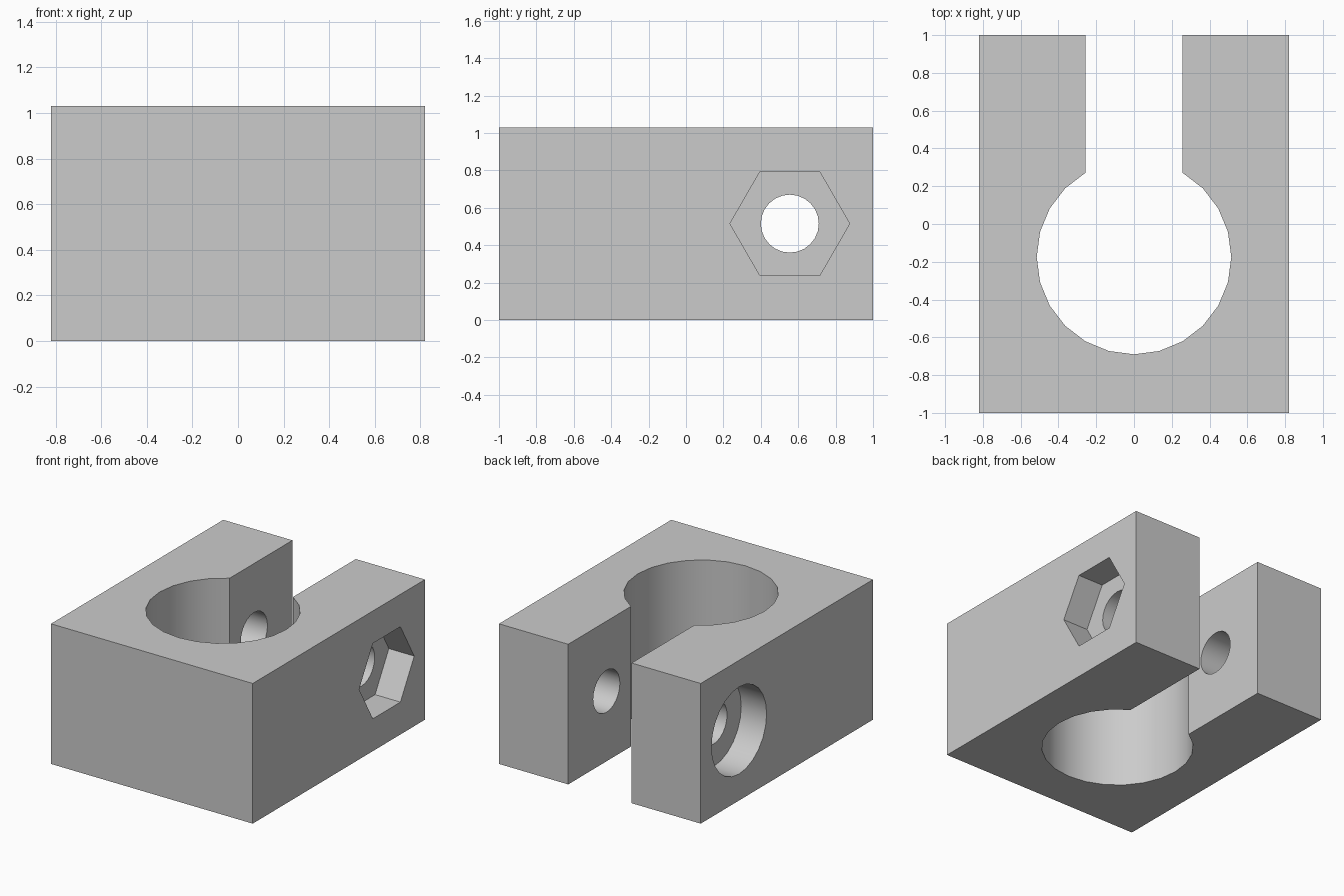
import bpy
import bmesh
from math import radians, cos, sin
from mathutils import Matrix, Vector

if "Cube" in bpy.data.objects:
    bpy.data.objects.remove(bpy.data.objects["Cube"], do_unlink=True)

HALF_W, HALF_L, HEIGHT = 0.82, 1.0, 1.03
BORE_R, BORE_Y = 0.515, -0.175
BOLT_Y, BOLT_Z, BOLT_R = 0.555, 0.515, 0.155
POCKET_R, POCKET_DEPTH = 0.32, 0.206
SIDES = 24

grey = bpy.data.materials.new("plain grey")
grey.use_nodes = True
colour = (0.6, 0.6, 0.6, 1)
grey.diffuse_color = colour
grey.node_tree.nodes["Principled BSDF"].inputs["Base Color"].default_value = colour


def add_object(name, bm):
    bmesh.ops.recalc_face_normals(bm, faces=bm.faces)
    mesh = bpy.data.meshes.new(name)
    bm.to_mesh(mesh)
    bm.free()
    mesh.materials.append(grey)
    obj = bpy.data.objects.new(name, mesh)
    bpy.context.collection.objects.link(obj)
    return obj


def cross_cutter(name, radius, sides, x_min, x_max):
    """Prism along x, centred on the bolt axis, with a corner pointing along y."""
    bm = bmesh.new()
    rings = [[bm.verts.new((x, BOLT_Y + radius * cos(a), BOLT_Z + radius * sin(a)))
              for a in (radians(360 * i / sides) for i in range(sides))]
             for x in (x_min, x_max)]
    for ring in rings:
        bm.faces.new(ring)
    for i in range(sides):
        j = (i + 1) % sides
        bm.faces.new((rings[0][i], rings[0][j], rings[1][j], rings[1][i]))
    obj = add_object(name, bm)
    obj.hide_render = True
    return obj


# Clamp body: block outline with a round bore opening into a slot at the back
bm = bmesh.new()
slot = BORE_R / 2
outline = [(-slot, HALF_L), (-HALF_W, HALF_L), (-HALF_W, -HALF_L),
           (HALF_W, -HALF_L), (HALF_W, HALF_L), (slot, HALF_L)]
outline += [(BORE_R * cos(radians(a)), BORE_Y + BORE_R * sin(radians(a)))
            for a in range(60, -241, -360 // SIDES)]
base = bm.faces.new([bm.verts.new((x, y, 0)) for x, y in outline])
top = bmesh.ops.extrude_face_region(bm, geom=[base])
bmesh.ops.translate(bm, vec=Vector((0, 0, HEIGHT)),
                    verts=[g for g in top["geom"] if isinstance(g, bmesh.types.BMVert)])
body = add_object("clamp_block", bm)

# Bolt hole through both arms, nut pocket on the left, bolt head recess on the right
inner = HALF_W - POCKET_DEPTH
cutters = [
    cross_cutter("bolt_hole_cutter", BOLT_R, SIDES, -1, 1),
    cross_cutter("nut_pocket_cutter", POCKET_R, 6, inner, 1),
    cross_cutter("bolt_head_cutter", POCKET_R, SIDES, -1, -inner),
]
bpy.ops.object.select_all(action="DESELECT")
body.select_set(True)
bpy.context.view_layer.objects.active = body
for cutter in cutters:
    cut = body.modifiers.new(cutter.name, "BOOLEAN")
    cut.operation = "DIFFERENCE"
    cut.solver = "EXACT"
    cut.object = cutter
    bpy.ops.object.modifier_apply(modifier=cut.name)
    bpy.data.objects.remove(cutter, do_unlink=True)

# Round walls smooth, corners crisp
bpy.ops.object.shade_smooth_by_angle(angle=radians(25))
